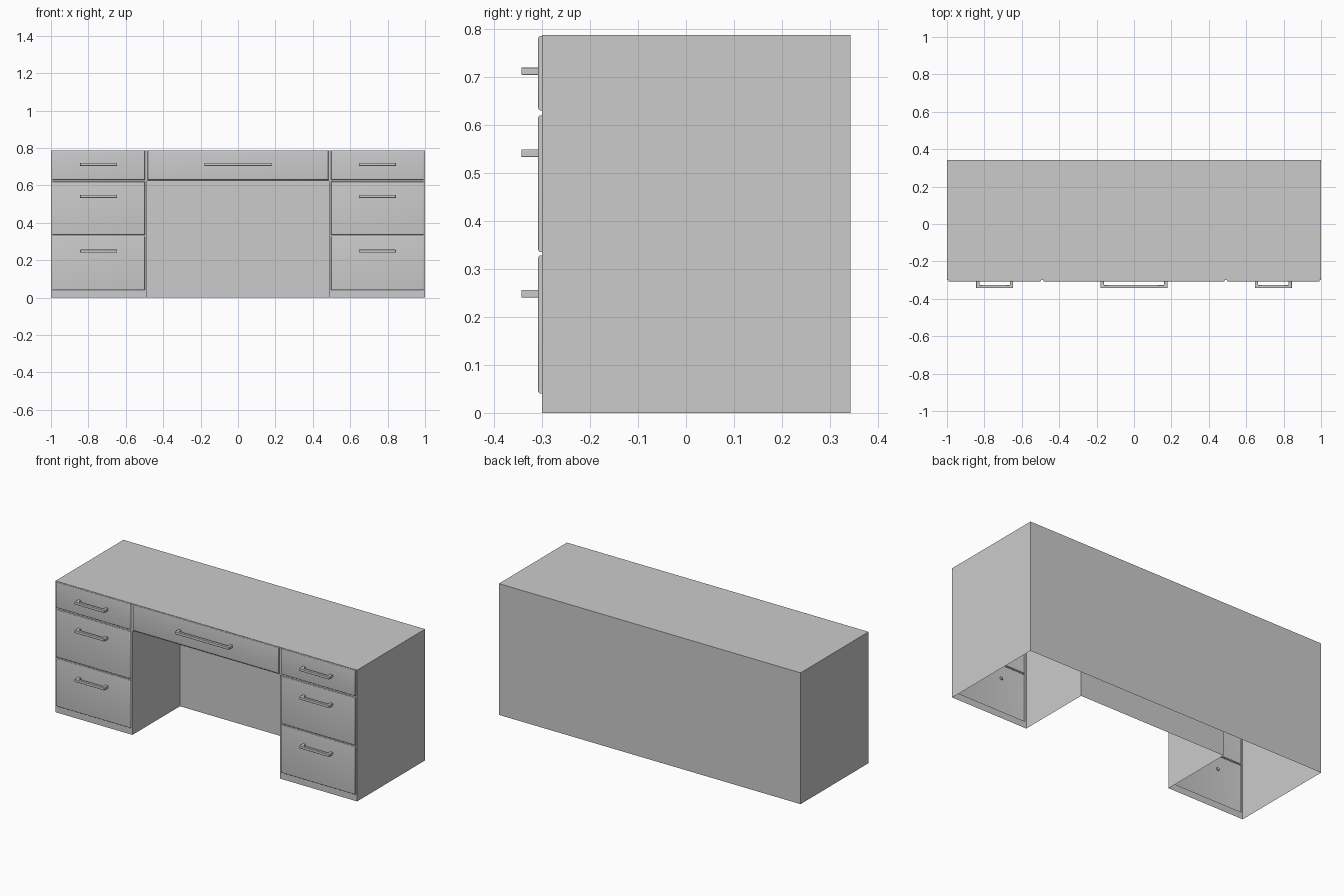
import bpy, bmesh

if "Cube" in bpy.data.objects:
    bpy.data.objects.remove(bpy.data.objects["Cube"])

FRONT, BACK, TOP = -0.30, 0.343, 0.787
FACE = -0.308            # front plane of the drawers
INNER, KNEE_Y, KNEE_Z = 0.49, 0.15, 0.624


def finish(bm, name, smooth=True):
    bmesh.ops.remove_doubles(bm, verts=bm.verts, dist=1e-5)
    bmesh.ops.recalc_face_normals(bm, faces=bm.faces)
    me = bpy.data.meshes.new(name)
    bm.to_mesh(me)
    bm.free()
    ob = bpy.data.objects.new(name, me)
    bpy.context.collection.objects.link(ob)
    if smooth:
        bpy.ops.object.select_all(action='DESELECT')
        ob.select_set(True)
        bpy.context.view_layer.objects.active = ob
        bpy.ops.object.shade_smooth_by_angle()
    return ob


def quad(bm, *pts):
    return bm.faces.new([bm.verts.new(p) for p in pts])


def wall_x(bm, x, y0, y1, z0, z1):
    quad(bm, (x, y0, z0), (x, y1, z0), (x, y1, z1), (x, y0, z1))


def wall_y(bm, y, x0, x1, z0, z1):
    quad(bm, (x0, y, z0), (x1, y, z0), (x1, y, z1), (x0, y, z1))


def floor_z(bm, z, x0, x1, y0, y1):
    quad(bm, (x0, y0, z), (x1, y0, z), (x1, y1, z), (x0, y1, z))


def drawer_panel(bm, x0, x1, z0, z1):
    """Raised, open-backed drawer front with a rounded rim."""
    prev = None
    for inset, y in ((0, FRONT), (0, -0.3035), (0.0012, -0.306),
                     (0.003, -0.3074), (0.006, FACE)):
        ring = [bm.verts.new((x, y, z)) for x, z in (
            (x0 + inset, z0 + inset), (x1 - inset, z0 + inset),
            (x1 - inset, z1 - inset), (x0 + inset, z1 - inset))]
        if prev:
            for i in range(4):
                j = (i + 1) % 4
                bm.faces.new((prev[i], prev[j], ring[j], ring[i]))
        prev = ring
    bm.faces.new(prev)


def front_grid(bm, xs, zs, rows):
    """Flat frame cells around raised drawers in the middle column."""
    for i in range(len(xs) - 1):
        for j in range(len(zs) - 1):
            make = (drawer_panel if i == 1 and j in rows else
                    lambda b, *r: wall_y(b, FRONT, *r))
            make(bm, xs[i], xs[i + 1], zs[j], zs[j + 1])


def handle(name, cx, cz, width):
    """U-shaped pull whose feet pass through the drawer front."""
    w, t, h = width / 2, 0.018, 0.008
    y_out, y_in, y_foot = -0.343, -0.327, -0.302
    outline = [(-w, y_foot), (-w, y_out), (w, y_out), (w, y_foot),
               (w - t, y_foot), (w - t, y_in), (t - w, y_in), (t - w, y_foot)]
    bm = bmesh.new()
    face = bm.faces.new([bm.verts.new((cx + x, y, cz - h)) for x, y in outline])
    up = bmesh.ops.extrude_face_region(bm, geom=[face])['geom']
    bmesh.ops.translate(bm, vec=(0, 0, 2 * h),
                        verts=[v for v in up if isinstance(v, bmesh.types.BMVert)])
    ob = finish(bm, name)
    bev = ob.modifiers.new("soft_edges", 'BEVEL')
    bev.width, bev.segments = 0.002, 2


# Desk shell: top, back, sides and knee space, open underneath
bm = bmesh.new()
floor_z(bm, TOP, -1, 1, FRONT, BACK)
wall_y(bm, BACK, -1, 1, 0, TOP)
for s in (-1, 1):
    wall_x(bm, s, FRONT, BACK, 0, TOP)
    wall_x(bm, s * INNER, FRONT, KNEE_Y, 0, KNEE_Z)
wall_y(bm, KNEE_Y, -INNER, INNER, 0, KNEE_Z)
floor_z(bm, KNEE_Z, -INNER, INNER, FRONT, KNEE_Y)
finish(bm, "desk_shell", False)

# Pedestal fronts with three drawers each
for s, side in ((-1, "left"), (1, "right")):
    bm = bmesh.new()
    front_grid(bm, sorted(s * x for x in (INNER, 0.498, 0.993, 1.0)),
               [0, 0.04, 0.328, 0.335, 0.62, 0.63, 0.785, TOP], (1, 3, 5))
    finish(bm, side + "_drawer_fronts")
    for z, row in ((0.248, "lower"), (0.541, "middle"), (0.712, "upper")):
        handle(f"{side}_{row}_handle", s * 0.745, z, 0.198)

# Centre drawer above the knee space
bm = bmesh.new()
front_grid(bm, [-INNER, -0.484, 0.484, INNER], [KNEE_Z, 0.63, 0.785, TOP], (1,))
finish(bm, "centre_drawer_front")
handle("centre_handle", 0, 0.712, 0.358)
